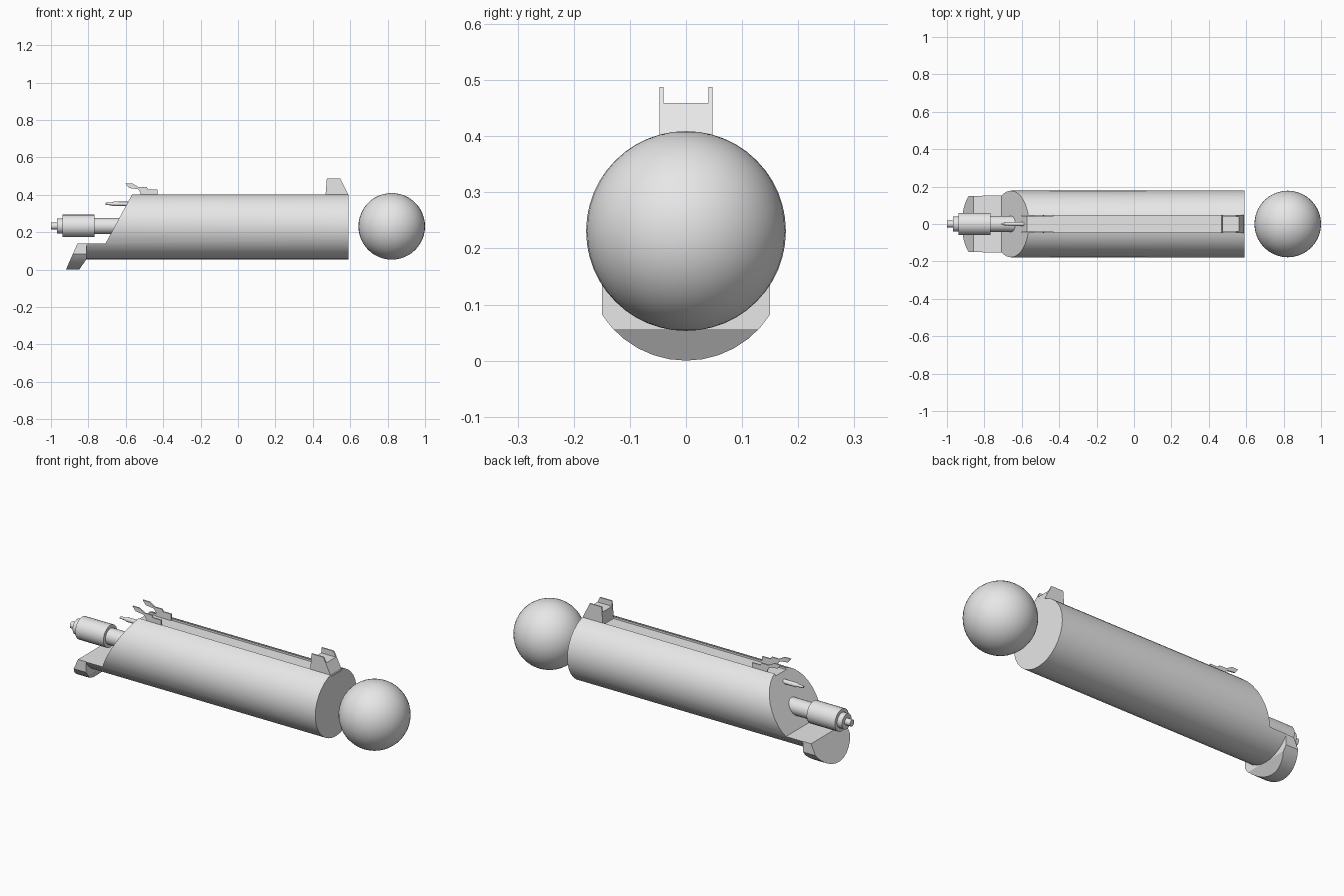
import bpy, bmesh, math
from mathutils import Matrix

if "Cube" in bpy.data.objects:
    bpy.data.objects.remove(bpy.data.objects["Cube"])

grey = bpy.data.materials.new("plain_grey")
grey.diffuse_color = (0.8, 0.8, 0.8, 1)
grey.use_nodes = True
grey.node_tree.nodes["Principled BSDF"].inputs["Base Color"].default_value = grey.diffuse_color
CZ, R = 0.231, 0.178          # barrel axis height and radius


def finish(bm, name):
    bmesh.ops.recalc_face_normals(bm, faces=bm.faces)
    me = bpy.data.meshes.new(name)
    bm.to_mesh(me)
    bm.free()
    me.materials.append(grey)
    ob = bpy.data.objects.new(name, me)
    bpy.context.collection.objects.link(ob)
    return ob


def prism(name, pts, axis, a, b):
    """Extrude an outline: axis 'y' takes (x, z) points, axis 'x' takes (y, z)."""
    bm = bmesh.new()
    place = (lambda p, t: (p[0], t, p[1])) if axis == 'y' else (lambda p, t: (t, p[0], p[1]))
    lo = [bm.verts.new(place(p, a)) for p in pts]
    hi = [bm.verts.new(place(p, b)) for p in pts]
    bm.faces.new(lo)
    bm.faces.new(hi[::-1])
    n = len(pts)
    for i in range(n):
        j = (i + 1) % n
        bm.faces.new((lo[i], lo[j], hi[j], hi[i]))
    return finish(bm, name)


def turned(name, profile, z, segs=24):
    """Solid of revolution about the x axis from (x, radius) points."""
    bm = bmesh.new()
    rings = []
    for x, r in profile:
        rings.append([bm.verts.new((x, r * math.sin(2 * math.pi * k / segs),
                                    z + r * math.cos(2 * math.pi * k / segs)))
                      for k in range(segs)])
    for p, q in zip(rings, rings[1:]):
        for k in range(segs):
            m = (k + 1) % segs
            bm.faces.new((p[k], p[m], q[m], q[k]))
    bm.faces.new(rings[0])
    bm.faces.new(rings[-1])
    return finish(bm, name)


def boolean(ob, cutter, op):
    cutter.hide_render = True
    mod = ob.modifiers.new("cut", 'BOOLEAN')
    mod.operation, mod.solver, mod.object = op, 'EXACT', cutter
    bpy.context.view_layer.objects.active = ob
    bpy.ops.object.modifier_apply(modifier=mod.name)
    bpy.data.objects.remove(cutter)


def smooth(ob):
    bpy.ops.object.select_all(action='DESELECT')
    ob.select_set(True)
    bpy.context.view_layer.objects.active = ob
    bpy.ops.object.shade_smooth_by_angle(angle=math.radians(30))


# barrel: tube with slanted tail, low shelf and a flat-bottomed groove on top
barrel = turned("barrel", [(-0.81, R), (0.59, R)], CZ, 32)
boolean(barrel, prism("tail_cutter", [(-0.53, 0.468), (-0.708, 0.14), (-1.1, 0.14), (-1.1, 0.468)],
                      'y', -0.4, 0.4), 'DIFFERENCE')
boolean(barrel, prism("groove_cutter", [(-0.045, 0.392), (0.045, 0.392), (0.045, 0.5), (-0.045, 0.5)],
                      'x', -0.8, 0.8), 'DIFFERENCE')
smooth(barrel)

# tail lip: circular segment dropped below the barrel, sheared in side view
arc = []
a_max = math.asin(0.15 / R)
for k in range(13):
    a = -a_max + 2 * a_max * k / 12
    arc.append((R * math.sin(a), 0.178 - R * math.cos(a)))
lip = prism("tail_lip", arc + [(0.15, 0.14), (-0.15, 0.14)], 'x', -1.0, -0.7)
boolean(lip, prism("lip_cutter", [(-0.858, 0.1401), (-0.922, -0.005), (-0.852, -0.005),
                                  (-0.81, 0.056), (-0.81, 0.1401)], 'y', -0.4, 0.4), 'INTERSECT')
smooth(lip)

# plunger rod with stepped handle
smooth(turned("plunger", [(-1.0, 0.018), (-0.967, 0.018), (-0.967, 0.041), (-0.938, 0.041),
                          (-0.938, 0.06), (-0.768, 0.06), (-0.768, 0.043), (-0.56, 0.043)], 0.233))

# small pin above the plunger
smooth(turned("pin", [(-0.708, 0.006), (-0.675, 0.008), (-0.665, 0.012), (-0.57, 0.012)], 0.351, 12))

# rear sight leaves and front sight walls, mirrored across y
rear = [(-0.43, 0.39), (-0.43, 0.428), (-0.48, 0.428), (-0.487, 0.44), (-0.53, 0.44), (-0.563, 0.459),
        (-0.602, 0.459), (-0.583, 0.436), (-0.535, 0.43), (-0.522, 0.412), (-0.522, 0.39)]
front = [(0.467, 0.385), (0.475, 0.488), (0.546, 0.488), (0.588, 0.405), (0.588, 0.385)]
for side, s in (("left", -1), ("right", 1)):
    prism("rear_sight_" + side, rear, 'y', s * 0.040, s * 0.047)
    prism("front_sight_" + side, front, 'y', s * 0.040, s * 0.047)
prism("front_sight_base", [(0.467, 0.385), (0.473, 0.459), (0.561, 0.459), (0.588, 0.405), (0.588, 0.385)],
      'y', -0.040, 0.040)

# ball ahead of the muzzle
bm = bmesh.new()
bmesh.ops.create_uvsphere(bm, u_segments=40, v_segments=24, radius=R,
                          matrix=Matrix.Translation((0.822, 0, CZ)))
ball = finish(bm, "ball")
smooth(ball)
